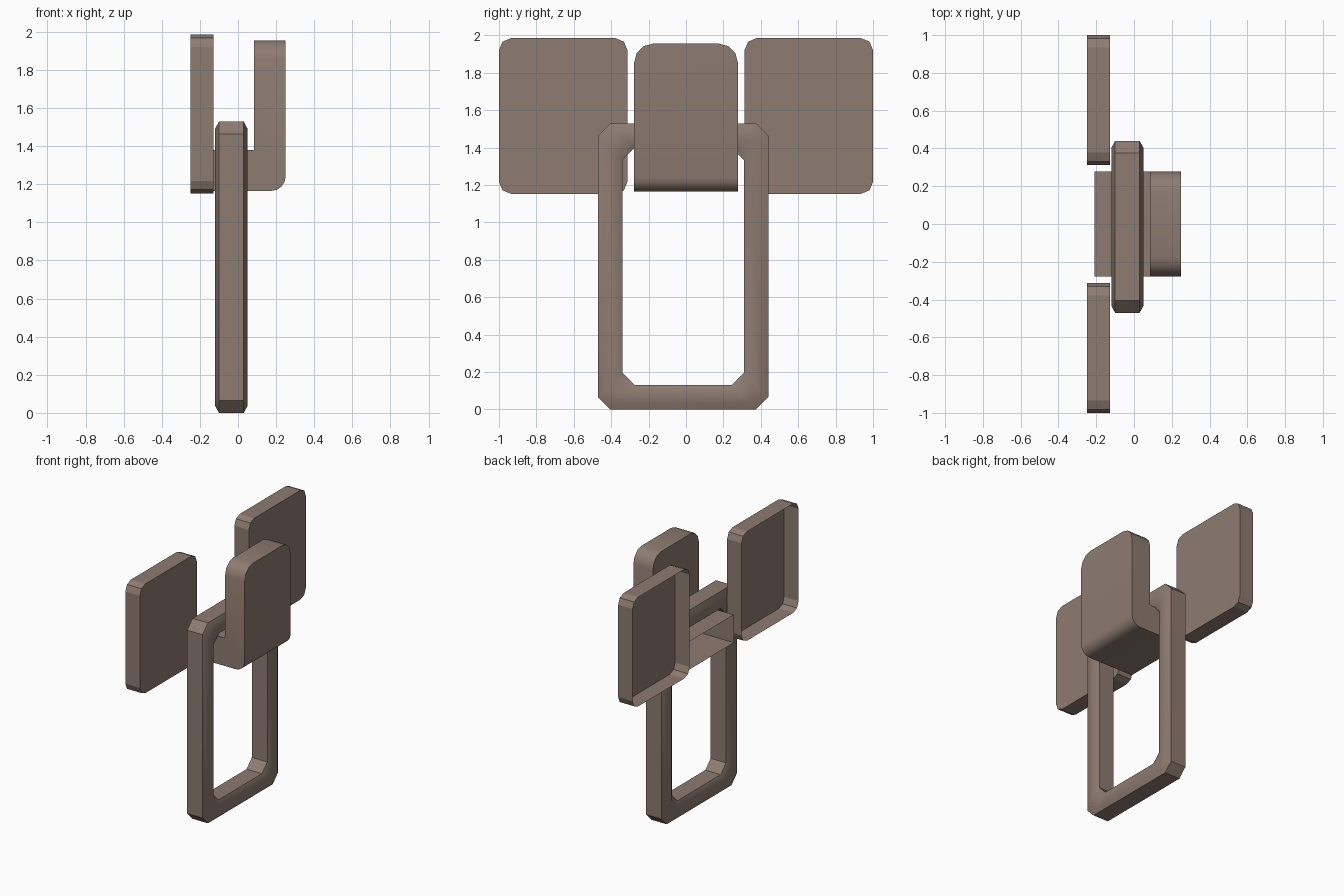
import bpy, bmesh, math

if "Cube" in bpy.data.objects:
    bpy.data.objects.remove(bpy.data.objects["Cube"])

mat = bpy.data.materials.new("warm taupe")
mat.diffuse_color = (0.27, 0.20, 0.165, 1)
mat.use_nodes = True
mat.node_tree.nodes["Principled BSDF"].inputs["Base Color"].default_value = mat.diffuse_color


def finish(bm, name, smooth=None):
    bmesh.ops.recalc_face_normals(bm, faces=bm.faces)
    me = bpy.data.meshes.new(name)
    bm.to_mesh(me)
    bm.free()
    me.materials.append(mat)
    ob = bpy.data.objects.new(name, me)
    bpy.context.collection.objects.link(ob)
    if smooth:
        bpy.ops.object.select_all(action='DESELECT')
        ob.select_set(True)
        bpy.context.view_layer.objects.active = ob
        bpy.ops.object.shade_smooth_by_angle(angle=math.radians(smooth))
    return ob


def bevel(bm, test, offset, segments):
    edges = [e for e in bm.edges if test(*[v.co for v in e.verts])]
    bmesh.ops.bevel(bm, geom=edges, offset=offset, segments=segments,
                    profile=0.5, affect='EDGES')


def prism(points, move):
    """Extrude a closed outline along the vector move."""
    bm = bmesh.new()
    f = bm.faces.new([bm.verts.new(p) for p in points])
    r = bmesh.ops.extrude_face_region(bm, geom=[f], use_keep_orig=True)
    bmesh.ops.translate(bm, vec=move,
                        verts=[v for v in r['geom'] if isinstance(v, bmesh.types.BMVert)])
    bmesh.ops.recalc_face_normals(bm, faces=bm.faces)
    return bm


def open_back(bm, x):
    bmesh.ops.delete(bm, context='FACES_ONLY',
                     geom=[f for f in bm.faces if all(abs(v.co.x - x) < 1e-4 for v in f.verts)])


# two shallow side plates, open at the back
for side, name in ((-1, "left_plate"), (1, "right_plate")):
    ya, yb = 0.313 * side, 1.0 * side
    bm = prism([(-0.25, ya, 1.152), (-0.25, yb, 1.152),
                (-0.25, yb, 1.985), (-0.25, ya, 1.985)], (0.122, 0, 0))
    bevel(bm, lambda a, b: abs(a.x - b.x) > 0.1, 0.065, 2)
    open_back(bm, -0.25)
    finish(bm, name)

# L-shaped centre clip with rounded heel and top corners, open at the back end
profile = [(-0.21, 1.165), (0.25, 1.165), (0.25, 1.955),
           (0.085, 1.955), (0.085, 1.378), (-0.21, 1.378)]
bm = prism([(x, -0.277, z) for x, z in profile], (0, 0.554, 0))
bevel(bm, lambda a, b: min(a.z, b.z) > 1.95 and abs(a.x - b.x) > 0.1, 0.1, 3)
bevel(bm, lambda a, b: min(a.x, b.x) > 0.249 and max(a.z, b.z) < 1.17, 0.075, 4)
open_back(bm, -0.21)
finish(bm, "centre_clip", 35)

# hanging rectangular ring: bevelled section swept round a cut-corner frame
section = [(-0.10, 0), (0.03, 0), (0.05, 0.037), (0.05, 0.093),
           (0.03, 0.13), (-0.10, 0.13), (-0.12, 0.093), (-0.12, 0.037)]
cut = 0.065
bm = bmesh.new()
loops = []
for x, inset in section:
    y0, y1, z0, z1 = -0.47 + inset, 0.44 - inset, inset, 1.528 - inset
    outline = [(y0 + cut, z0), (y1 - cut, z0), (y1, z0 + cut), (y1, z1 - cut),
               (y1 - cut, z1), (y0 + cut, z1), (y0, z1 - cut), (y0, z0 + cut)]
    loops.append([bm.verts.new((x, y, z)) for y, z in outline])
for i in range(8):
    a, b = loops[i], loops[(i + 1) % 8]
    for j in range(8):
        k = (j + 1) % 8
        bm.faces.new((a[j], a[k], b[k], b[j]))
finish(bm, "hanging_ring", 35)
